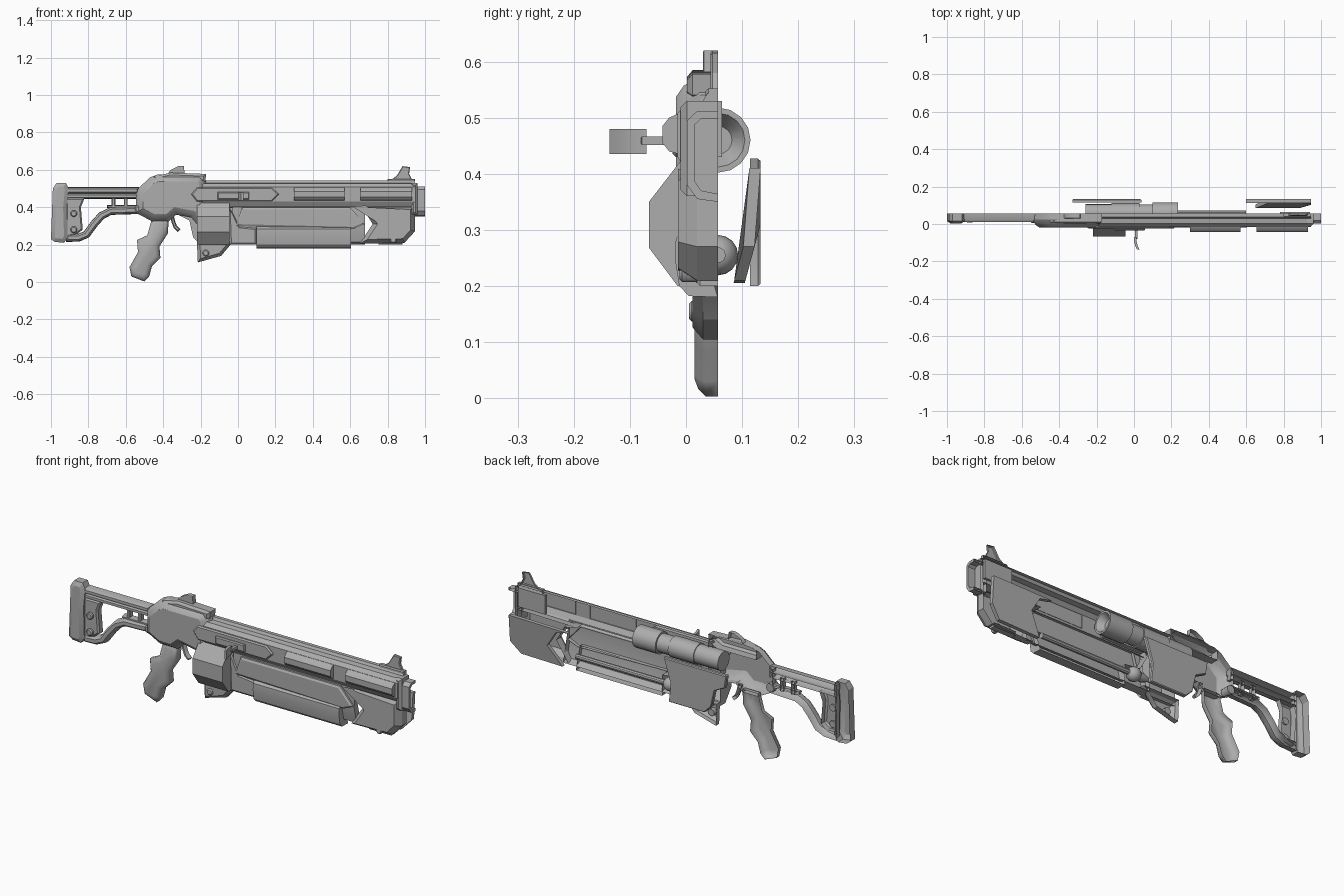
import bpy, bmesh, math
from mathutils import Vector

if "Cube" in bpy.data.objects:
    bpy.data.objects.remove(bpy.data.objects["Cube"])

BACK = .057  # open centre plane of the half shell
grey = bpy.data.materials.new("plain grey")
grey.use_nodes = True
tone = (.42, .42, .42, 1)
grey.diffuse_color = tone
grey.node_tree.nodes["Principled BSDF"].inputs["Base Color"].default_value = tone


def finish(name, bm, angle=30):
    bmesh.ops.recalc_face_normals(bm, faces=bm.faces[:])
    mesh = bpy.data.meshes.new(name)
    bm.to_mesh(mesh)
    bm.free()
    mesh.materials.append(grey)
    ob = bpy.data.objects.new(name, mesh)
    bpy.context.collection.objects.link(ob)
    bpy.ops.object.select_all(action='DESELECT')
    ob.select_set(True)
    bpy.context.view_layer.objects.active = ob
    bpy.ops.object.shade_smooth_by_angle(angle=math.radians(angle))
    return ob


def loft(name, rings, closed=True, first=False, last=True, angle=30):
    """Skin matching rings of points, with optional end caps."""
    bm = bmesh.new()
    rows = [[bm.verts.new(p) for p in ring] for ring in rings]
    n = len(rows[0])
    for a, b in zip(rows, rows[1:]):
        for i in range(n if closed else n - 1):
            j = (i + 1) % n
            bm.faces.new((a[i], a[j], b[j], b[i]))
    if first:
        bm.faces.new(rows[0])
    if last:
        bm.faces.new(rows[-1])
    return finish(name, bm, angle)


def inset(outline, d):
    """Move a closed outline inwards by d along mitred corners."""
    pts = [Vector(p) for p in outline]
    area = sum(a.x * b.y - b.x * a.y for a, b in zip(pts, pts[1:] + pts[:1]))
    sign = 1 if area > 0 else -1
    out = []
    for i, p in enumerate(pts):
        u = (p - pts[i - 1]).normalized()
        v = (pts[(i + 1) % len(pts)] - p).normalized()
        nu, nv = Vector((-u.y, u.x)), Vector((-v.y, v.x))
        out.append(p + (nu + nv) * (sign * d / max(1 + nu.dot(nv), .4)))
    return out


def side_shell(name, outline, layers, first=False, angle=30):
    """Side profile (x, z) pushed through (y, inset) layers."""
    rings = [[(x, y, z) for x, z in inset(outline, d)] for y, d in layers]
    return loft(name, rings, first=first, angle=angle)


def long_shell(name, section, xs, closed=False, caps=True):
    """Cross-section (y, z) run along x."""
    return loft(name, [[(x, y, z) for y, z in section] for x in xs],
                closed, caps, caps)


def block(name, x0, x1, z0, z1, front, bevel=.008, back=BACK, first=False):
    outline = [(x0, z0), (x1, z0), (x1, z1), (x0, z1)]
    return side_shell(name, outline,
                      [(back, 0), (front + bevel, 0), (front, bevel)], first)


def bar(name, path, width, front):
    """Half-round bar following a path on the side profile."""
    pts = [Vector(p) for p in path]
    up, low = [], []
    for i, p in enumerate(pts):
        d = (pts[min(i + 1, len(pts) - 1)] - pts[max(i - 1, 0)]).normalized()
        n = Vector((-d.y, d.x)) * width / 2
        up.append(p + n)
        low.append(p - n)
    side_shell(name, up + low[::-1],
               [(BACK, 0), (front + .012, .002), (front, width * .28)], angle=50)


def turned(name, stations, axis_y, axis_z, sides=16):
    """Round part along x from (x, radius) stations."""
    turn = [2 * math.pi * i / sides for i in range(sides)]
    rings = [[(x, axis_y + r * math.cos(t), axis_z + r * math.sin(t))
              for t in turn] for x, r in stations]
    return loft(name, rings, first=True)


def bolt(name, x, z, front, back, radius=.018):
    ring = [2 * math.pi * i / 12 for i in range(12)]
    loft(name, [[(x + r * math.cos(t), y, z + r * math.sin(t)) for t in ring]
                for y, r in ((back, radius), (front + .005, radius),
                             (front, radius * .7))], first=True)


# Stock
side_shell("butt_pad", [(-1, .23), (-.99, .5), (-.97, .53), (-.92, .53), (-.905, .5),
                        (-.915, .4), (-.91, .24), (-.93, .21), (-.98, .215)],
           [(BACK, 0), (.015, 0), (.002, .02)])
side_shell("stock_bracket", [(-.92, .24), (-.87, .25), (-.83, .28), (-.84, .4),
                             (-.82, .45), (-.92, .45)],
           [(BACK, 0), (.03, 0), (.022, .008)])
for z in (.28, .366):
    bolt("stock_bolt", -.878, z, .008, .03)
bar("stock_upper_rail", [(-.92, .49), (-.53, .49)], .034, .012)
bar("stock_lower_rail", [(-.92, .46), (-.53, .46)], .03, .02)
bar("stock_curved_strut", [(-.92, .235), (-.85, .238), (-.81, .255), (-.77, .31),
                           (-.73, .355), (-.68, .38), (-.53, .385)], .042, .015)
bar("stock_thin_strut", [(-.7, .405), (-.53, .405)], .016, .025)
for x in (-.665, -.6):
    block("stock_post", x - .01, x + .01, .39, .46, .03, .004)
bolt("stock_pivot", -.53, .39, .005, BACK, .022)

# Receiver, sights and grip
side_shell("receiver", [(-.545, .49), (-.47, .56), (-.43, .575), (-.2, .575),
                        (-.17, .54), (-.17, .34), (-.22, .31), (-.25, .345),
                        (-.33, .36), (-.37, .325), (-.46, .325), (-.545, .37)],
           [(BACK, 0), (.025, 0), (-.004, .018), (-.018, .038)])
side_shell("rear_sight_base", [(-.45, .515), (-.22, .515), (-.175, .54), (-.17, .578),
                               (-.36, .585), (-.45, .565)],
           [(BACK, 0), (.012, 0), (.002, .012)])
side_shell("rear_sight", [(-.375, .58), (-.36, .6), (-.32, .62), (-.29, .62), (-.285, .58)],
           [(BACK, 0), (.032, 0), (.03, .003)])
side_shell("front_sight", [(.81, .54), (.85, .57), (.88, .62), (.92, .615),
                           (.915, .58), (.935, .54)],
           [(BACK, 0), (.047, 0), (.044, .004)])
block("front_sight_foot", .8, .945, .53, .552, .035, .005)
side_shell("grip", [(-.46, .34), (-.37, .34), (-.375, .26), (-.42, .19), (-.415, .13),
                    (-.46, .085), (-.475, .03), (-.5, .003), (-.57, .03),
                    (-.58, .08), (-.535, .16), (-.54, .225), (-.485, .25)],
           [(BACK, 0), (.035, 0), (.022, .011), (.015, .027)], angle=55)
bar("trigger", [(-.355, .36), (-.345, .32), (-.335, .295), (-.315, .275)], .02, .035)

# Barrel shroud with raised side plates
long_shell("barrel_shroud", [(BACK, .543), (.038, .543), (.03, .53), (.002, .526),
                             (-.015, .508), (-.015, .43), (0, .405), (.02, .395)],
           (-.19, .945))
for x0, x1 in ((.3, .57), (.655, .93)):
    long_shell("shroud_side_plate", [(-.012, .508), (-.03, .5), (-.042, .485),
                                     (-.042, .455), (-.03, .44), (-.012, .435)], (x0, x1))
side_shell("ejection_panel", [(-.25, .47), (-.22, .505), (.18, .505), (.22, .47),
                              (.18, .43), (-.22, .43)],
           [(.01, 0), (-.018, 0), (-.024, .006)])
block("charging_slot", -.11, .06, .442, .482, -.034, .005, -.02)

# Charging handle
block("handle_stem", .005, .02, .451, .466, -.08, .002, -.02, True)
loft("handle_knob", [[(x, y, .435), (x + .013, y, .435), (x + .013, y, .48), (x, y, .48)]
                     for x, y in ((0, -.07), (0, -.09), (.006, -.115), (.016, -.136))],
     first=True)

# Muzzle with a recessed mouth
mouth = [(BACK, .512), (.02, .512), (.002, .495), (.002, .38), (.02, .355), (BACK, .35)]
core = [(BACK, .498), (.027, .498), (.015, .487), (.015, .388), (.027, .37), (BACK, .364)]
loft("muzzle", [[(x, y, z) for y, z in s] for x, s in
                ((.93, mouth), (1, mouth), (1, core), (.95, core))], closed=False)
block("muzzle_collar", .925, .96, .36, .53, -.01, .012)
block("inner_muzzle_block", .78, .94, .43, .53, .045, .005, .064, True)

# Lower body, front block and fore grip
long_shell("lower_body", [(.005, .41), (0, .3), (.02, .215), (BACK, .2)], (-.03, .68))
side_shell("body_side_panel", [(-.01, .3), (.02, .398), (.6, .398), (.68, .31), (.62, .285)],
           [(.02, 0), (-.006, 0), (-.012, .01)])
side_shell("body_rear_frame", [(-.045, .2), (.1, .2), (.1, .29), (.01, .3), (-.045, .4)],
           [(BACK, 0), (.005, 0), (-.004, .01)])
front = [(.6, .405), (.945, .41), (.945, .27), (.89, .21), (.65, .205), (.72, .31), (.67, .39)]
side_shell("front_block", front, [(BACK, 0), (.02, 0), (-.014, .022)])
block("front_block_foot", .75, .88, .2, .22, .02, .005)
bolt("front_block_bolt", .83, .225, -.012, .03)
long_shell("fore_grip", [(BACK, .18), (.005, .182), (-.012, .2), (-.02, .25),
                         (-.018, .285), (-.005, .296), (.02, .296)], (.1, .605))

# Magazine
long_shell("magazine", [(.03, .425), (-.008, .425), (-.066, .35), (-.066, .268),
                        (-.015, .2), (.03, .2)], (-.22, -.045))
side_shell("magazine_bracket", [(-.22, .22), (-.215, .105), (-.09, .14), (-.04, .2),
                                (-.01, .22)],
           [(BACK, 0), (.03, 0), (.012, .016)])
bolt("magazine_bolt", -.172, .155, .005, .035)

# Far side plates
side_shell("far_magazine_plate", [(.04, .427), (-.33, .427), (-.32, .36), (-.26, .33),
                                  (-.24, .24), (-.2, .2), (.01, .2), (0, .3)],
           [(.133, .004), (.128, 0), (.114, 0)], True)


def bend(z):
    return .113 - max(0, .31 - z) * .27


far = loft("far_front_plate", [[(x, bend(z) + t, z) for x, z in front] for t in (0, .02)],
           first=True)

# Inner barrel, rod and ball
turned("inner_barrel", [(-.26, .025), (-.26, .05), (-.12, .05), (-.12, .054), (.03, .054),
                        (.03, .048), (.1, .048), (.1, .058), (.235, .058), (.235, .048),
                        (.2, .025)], BACK, .46)
turned("lower_rod", [(.06, .014), (.6, .014)], BACK, .255, 10)
turned("rod_cone", [(-.04, .008), (.0, .022), (.03, .022)], BACK, .255, 12)
steps = [math.pi * i / 10 for i in range(1, 10)]
turned("rod_ball", [(.05 - .036 * math.cos(a), .036 * math.sin(a)) for a in steps],
       BACK, .255)
